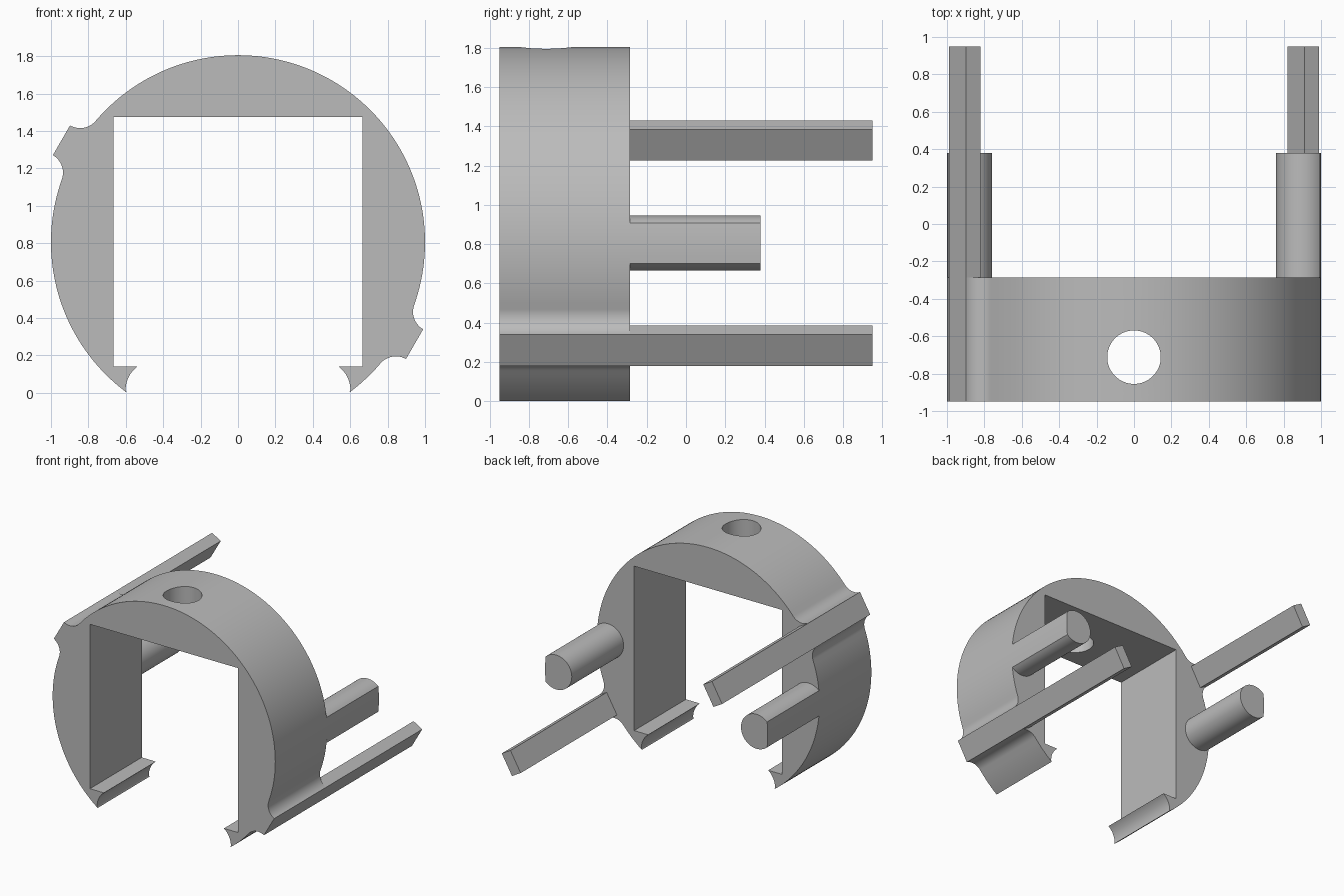
import bpy, bmesh
from math import sin, cos, radians, degrees, atan2, hypot
from mathutils import Vector

cube = bpy.data.objects.get("Cube")
if cube:
    bpy.data.objects.remove(cube, do_unlink=True)

CENTRE_Z = 0.805
FRONT, RING_BACK, PEG_BACK, ROD_BACK = -0.95, -0.285, 0.38, 0.95
ROD_ANGLES = (-30, 150)
ROD_IN, ROD_OUT = 1.0, 1.09
FILLET_T = 0.2
FILLET_R = hypot(ROD_OUT, FILLET_T) - 1
FILLET_A = degrees(atan2(FILLET_T, ROD_OUT))
ROD_HALF = FILLET_T - FILLET_R

grey = bpy.data.materials.new("plain grey")
grey.use_nodes = True
grey.diffuse_color = (0.5, 0.5, 0.5, 1)
grey.node_tree.nodes["Principled BSDF"].inputs["Base Color"].default_value = (0.5, 0.5, 0.5, 1)


def arc(cx, cy, r, a0, a1, n):
    """Points along an arc, both ends included."""
    angles = [radians(a0 + (a1 - a0) * i / n) for i in range(n + 1)]
    return [(cx + r * cos(a), cy + r * sin(a)) for a in angles]


def turned(points, angle):
    """Rotate profile points about the ring centre."""
    c, s = cos(radians(angle)), sin(radians(angle))
    return [(x * c - y * s, x * s + y * c) for x, y in points]


def extrude(name, points, y0, y1):
    """Extrude an x-z profile (relative to the ring centre) from y0 to y1."""
    clean = []
    for p in points:
        if not clean or hypot(p[0] - clean[-1][0], p[1] - clean[-1][1]) > 1e-4:
            clean.append(p)
    bm = bmesh.new()
    face = bm.faces.new([bm.verts.new((x, y0, z + CENTRE_Z)) for x, z in clean])
    result = bmesh.ops.extrude_face_region(bm, geom=[face])
    moved = [v for v in result["geom"] if isinstance(v, bmesh.types.BMVert)]
    bmesh.ops.translate(bm, verts=moved, vec=Vector((0, y1 - y0, 0)))
    bmesh.ops.recalc_face_normals(bm, faces=bm.faces)
    mesh = bpy.data.meshes.new(name)
    bm.to_mesh(mesh)
    bm.free()
    mesh.materials.append(grey)
    ob = bpy.data.objects.new(name, mesh)
    bpy.context.collection.objects.link(ob)
    return ob


def activate(ob):
    bpy.ops.object.select_all(action="DESELECT")
    ob.select_set(True)
    bpy.context.view_layer.objects.active = ob


def smooth(ob):
    activate(ob)
    bpy.ops.object.shade_smooth_by_angle(angle=radians(30))


# Filleted tab that carries each long rod
tab = (arc(ROD_OUT, -FILLET_T, FILLET_R, 180 - FILLET_A, 90, 14)
       + arc(ROD_OUT, FILLET_T, FILLET_R, 270, 180 + FILLET_A, 14))

# Ring outline: outer arcs, two tabs, curved lips and square opening
lip_angle = degrees(atan2(-0.803, 0.596))
outline = arc(0, 0, 1, lip_angle, ROD_ANGLES[0] - FILLET_A, 6)
outline += turned(tab, ROD_ANGLES[0])
outline += arc(0, 0, 1, ROD_ANGLES[0] + FILLET_A, ROD_ANGLES[1] - FILLET_A, 80)
outline += turned(tab, ROD_ANGLES[1])
outline += arc(0, 0, 1, ROD_ANGLES[1] + FILLET_A, 180 - lip_angle, 36)
left_lip = arc(-0.445, 0.015 - CENTRE_Z, 0.156, 180, 127, 10)
opening = left_lip + [(-0.665, 0.14 - CENTRE_Z), (-0.665, 1.475 - CENTRE_Z)]
outline += opening + [(-x, z) for x, z in reversed(opening)]
ring = extrude("ring_body", outline, FRONT, RING_BACK)

# Round hole through the crown
bpy.ops.mesh.primitive_cylinder_add(vertices=64, radius=0.143, depth=0.8,
                                    location=(0, -0.712, 1.65))
cutter = bpy.context.object
cutter.name = "hole_cutter"
cutter.data.materials.append(grey)
activate(ring)
mod = ring.modifiers.new("crown hole", "BOOLEAN")
mod.operation = "DIFFERENCE"
mod.solver = "EXACT"
mod.object = cutter
bpy.ops.object.modifier_apply(modifier=mod.name)
bpy.data.objects.remove(cutter, do_unlink=True)
smooth(ring)

# Long rectangular rods
for name, angle in zip(("left_rod", "right_rod"), ROD_ANGLES):
    section = [(ROD_IN, -ROD_HALF), (ROD_OUT, -ROD_HALF),
               (ROD_OUT, ROD_HALF), (ROD_IN, ROD_HALF)]
    extrude(name, turned(section, angle), RING_BACK, ROD_BACK)

# Short round pegs, trimmed flush with the ring's outer surface
PEG_X, PEG_R = 0.9, 0.14
meet_x = (1 + PEG_X ** 2 - PEG_R ** 2) / (2 * PEG_X)
meet_z = (1 - meet_x ** 2) ** 0.5
cut = degrees(atan2(meet_z, meet_x - PEG_X))
edge = degrees(atan2(meet_z, meet_x))
section = arc(PEG_X, 0, PEG_R, cut, 360 - cut, 40) + arc(0, 0, 1, -edge, edge, 6)[1:-1]
for name, angle in (("left_peg", 0), ("right_peg", 180)):
    smooth(extrude(name, turned(section, angle), RING_BACK, PEG_BACK))
